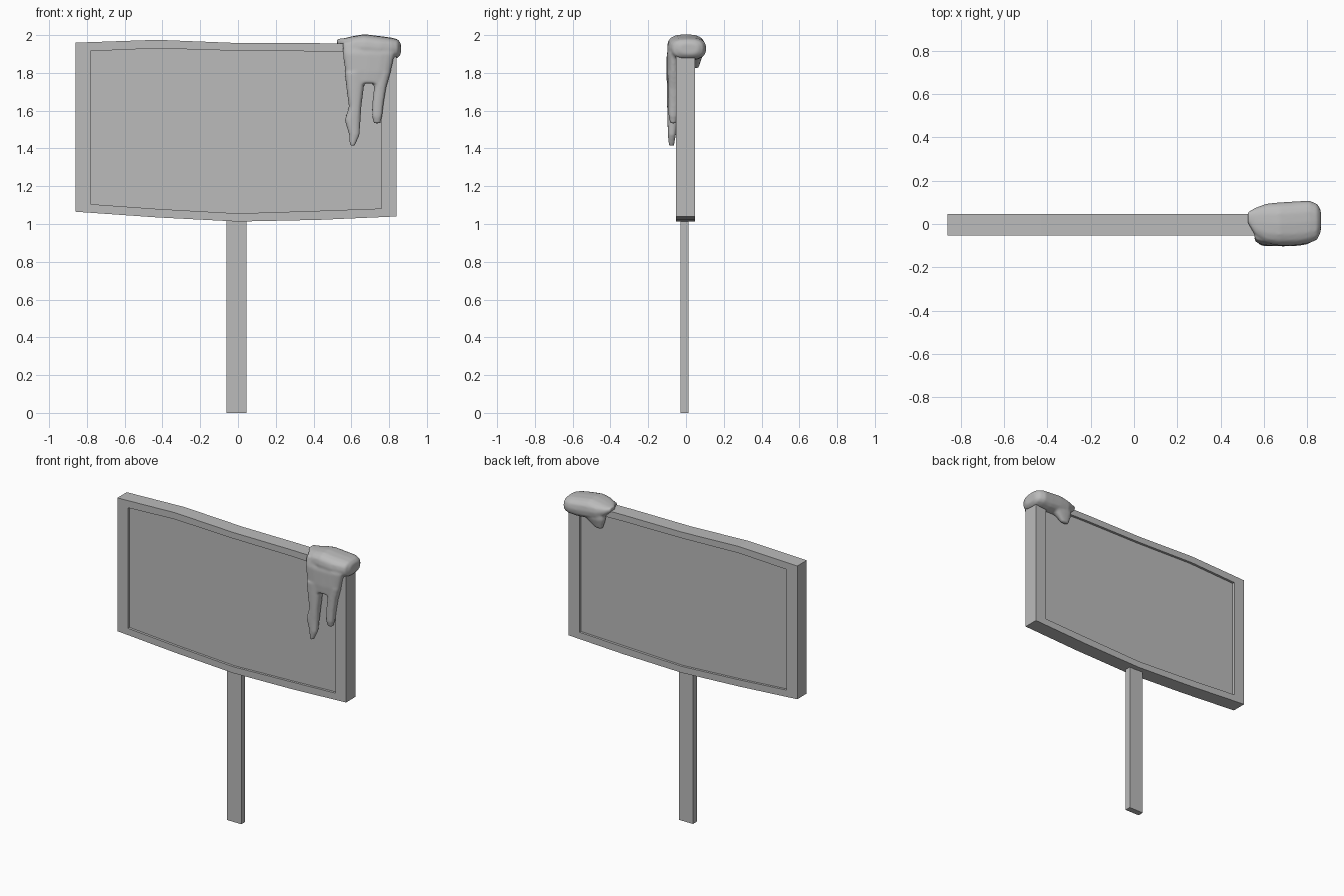
import bpy
import bmesh
from math import cos, sin, tau, copysign
from mathutils import Vector

cube = bpy.data.objects.get("Cube")
if cube:
    bpy.data.objects.remove(cube, do_unlink=True)

grey = bpy.data.materials.new("plain grey")
grey.use_nodes = True
grey.diffuse_color = (0.5, 0.5, 0.5, 1)
grey.node_tree.nodes["Principled BSDF"].inputs["Base Color"].default_value = (0.5, 0.5, 0.5, 1)


def finish(name, bm):
    bmesh.ops.recalc_face_normals(bm, faces=bm.faces)
    mesh = bpy.data.meshes.new(name)
    bm.to_mesh(mesh)
    bm.free()
    mesh.materials.append(grey)
    obj = bpy.data.objects.new(name, mesh)
    bpy.context.collection.objects.link(obj)
    return obj


def bridge(bm, a, b):
    for i in range(len(a)):
        j = (i + 1) % len(a)
        bm.faces.new((a[i], a[j], b[j], b[i]))


def outline(bm, points, y):
    return [bm.verts.new((x, y, z)) for x, z in points]


def loft(bm, rings, along_x):
    """Rounded tube through rings of (position, centre a, half a, centre b, half b)."""
    loops = []
    for pos, ca, ra, cb, rb in rings:
        loop = []
        for k in range(16):
            c, s = cos(tau * k / 16), sin(tau * k / 16)
            a = ca + ra * copysign(abs(c) ** 0.75, c)
            b = cb + rb * copysign(abs(s) ** 0.75, s)
            loop.append(bm.verts.new((pos, a, b) if along_x else (a, b, pos)))
        if loops:
            bridge(bm, loops[-1], loop)
        loops.append(loop)
    bm.faces.new(loops[0])
    bm.faces.new(loops[-1])


# Board: a wavy frame with a shallow recessed panel on both sides
outer = [(-0.86, 1.065), (-0.43, 1.035), (0, 1.013), (0.43, 1.022), (0.84, 1.04),
         (0.84, 1.95), (0.43, 1.957), (0, 1.958), (-0.43, 1.975), (-0.86, 1.96)]
inner = [(-0.78, 1.105), (-0.43, 1.08), (0, 1.056), (0.43, 1.07), (0.76, 1.082),
         (0.76, 1.905), (0.43, 1.914), (0, 1.917), (-0.43, 1.93), (-0.78, 1.915)]
front, back, recess = -0.053, 0.047, 0.016
bm = bmesh.new()
loops = [outline(bm, inner, front + recess), outline(bm, inner, front),
         outline(bm, outer, front), outline(bm, outer, back),
         outline(bm, inner, back), outline(bm, inner, back - recess)]
for a, b in zip(loops, loops[1:]):
    bridge(bm, a, b)
bm.faces.new(loops[0])
bm.faces.new(loops[-1])
finish("sign_board", bm)

# Post
bm = bmesh.new()
bmesh.ops.create_cube(bm, size=1)
bmesh.ops.scale(bm, vec=(0.105, 0.04, 1.03), verts=bm.verts)
bmesh.ops.translate(bm, vec=(-0.008, -0.008, 0.515), verts=bm.verts)
finish("post", bm)

# Snow: corner cap, front sheet with two drips, and a small flap behind
bm = bmesh.new()
loft(bm, [(0.525, 0.03, 0.025, 1.965, 0.015),
          (0.56, 0.01, 0.065, 1.95, 0.033),
          (0.61, 0.002, 0.092, 1.94, 0.055),
          (0.67, 0.0, 0.1, 1.937, 0.068),
          (0.75, 0.003, 0.102, 1.93, 0.065),
          (0.81, 0.01, 0.098, 1.929, 0.058),
          (0.845, 0.01, 0.083, 1.928, 0.05),
          (0.862, 0.015, 0.05, 1.928, 0.03)], True)
loft(bm, [(1.96, 0.69, 0.135, -0.06, 0.025),
          (1.9, 0.692, 0.138, -0.067, 0.035),
          (1.8, 0.688, 0.12, -0.066, 0.037),
          (1.745, 0.682, 0.106, -0.065, 0.034)], False)
loft(bm, [(1.8, 0.62, 0.055, -0.066, 0.037),
          (1.72, 0.62, 0.046, -0.066, 0.036),
          (1.62, 0.62, 0.033, -0.067, 0.033),
          (1.55, 0.607, 0.042, -0.07, 0.028),
          (1.47, 0.616, 0.027, -0.075, 0.021),
          (1.415, 0.605, 0.013, -0.077, 0.014)], False)
loft(bm, [(1.8, 0.757, 0.05, -0.064, 0.034),
          (1.72, 0.752, 0.032, -0.064, 0.032),
          (1.64, 0.741, 0.03, -0.066, 0.028),
          (1.57, 0.736, 0.027, -0.068, 0.024),
          (1.533, 0.736, 0.017, -0.068, 0.015)], False)
loft(bm, [(1.95, 0.66, 0.09, 0.05, 0.04),
          (1.89, 0.64, 0.075, 0.052, 0.035),
          (1.825, 0.61, 0.025, 0.052, 0.014)], False)
snow = finish("snow_cap", bm)

# Fuse the overlapping snow lumps into one soft skin
remesh = snow.modifiers.new("fuse", 'REMESH')
remesh.mode = 'VOXEL'
remesh.voxel_size = 0.008
remesh.use_smooth_shade = True
soften = snow.modifiers.new("soften", 'SMOOTH')
soften.factor = 0.5
soften.iterations = 3
